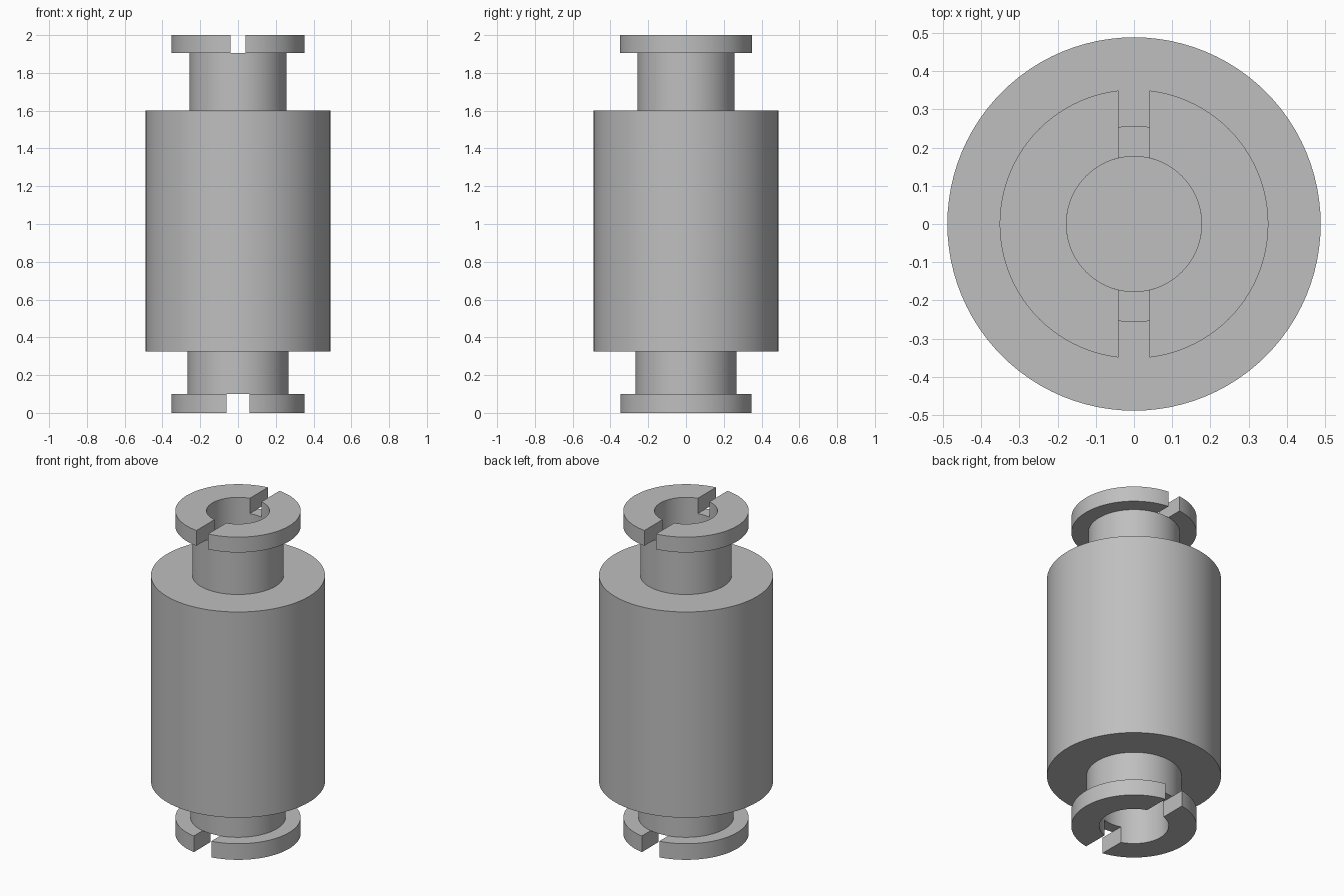
import bpy, bmesh
from math import asin, cos, sin, pi

if "Cube" in bpy.data.objects:
    bpy.data.objects.remove(bpy.data.objects["Cube"])

GREY = (0.52, 0.52, 0.52, 1)
metal = bpy.data.materials.new("grey metal")
metal.use_nodes = True
metal.diffuse_color = GREY
metal.node_tree.nodes["Principled BSDF"].inputs["Base Color"].default_value = GREY

SIDES = 96


def finish(name, bm):
    bmesh.ops.recalc_face_normals(bm, faces=bm.faces)
    mesh = bpy.data.meshes.new(name)
    bm.to_mesh(mesh)
    bm.free()
    mesh.materials.append(metal)
    obj = bpy.data.objects.new(name, mesh)
    bpy.context.collection.objects.link(obj)
    bpy.ops.object.select_all(action='DESELECT')
    obj.select_set(True)
    bpy.context.view_layer.objects.active = obj
    bpy.ops.object.shade_smooth_by_angle()
    return obj


def lathe(name, profile):
    """Spin an (r, z) profile around the z axis."""
    bm = bmesh.new()
    verts = [bm.verts.new((r, 0, z)) for r, z in profile]
    edges = [bm.edges.new(pair) for pair in zip(verts, verts[1:])]
    bmesh.ops.spin(bm, geom=verts + edges, cent=(0, 0, 0), axis=(0, 0, 1),
                   angle=2 * pi, steps=SIDES, use_merge=True)
    bmesh.ops.remove_doubles(bm, verts=bm.verts, dist=1e-5)
    return finish(name, bm)


def arc(radius, half_slot, steps=SIDES // 2):
    """Right-hand half circle, stopping at the slot walls."""
    end = pi / 2 - asin(half_slot / radius)
    angles = [end * (2 * i / steps - 1) for i in range(steps + 1)]
    return [(radius * cos(a), radius * sin(a)) for a in angles]


def split_flange(name, outer, inner, half_slot, z0, z1):
    """Two mirrored half rings separated by a slot along y."""
    bm = bmesh.new()
    for side in (1, -1):
        rows = [[bm.verts.new((side * x, y, z)) for x, y in arc(r, half_slot)]
                for r, z in ((outer, z0), (outer, z1), (inner, z1), (inner, z0))]
        for a, b in zip(rows, rows[1:] + rows[:1]):
            for i in range(len(a) - 1):
                bm.faces.new((a[i], a[i + 1], b[i + 1], b[i]))
        for end in (0, -1):
            bm.faces.new([row[end] for row in rows])
    return finish(name, bm)


# Main drum
LOW, HIGH, DRUM = 0.325, 1.6, 0.489
lathe("body", [(0, LOW), (DRUM, LOW), (DRUM, HIGH), (0, HIGH)])

# Hollow necks and slotted flanges at each end
for end, root, tip, face, neck, bore, half_slot in (
        ("upper", HIGH, 1.905, 2.0, 0.257, 0.177, 0.04),
        ("lower", LOW, 0.1, 0.0, 0.267, 0.195, 0.06)):
    lathe(end + "_neck", [(neck, root), (neck, tip), (bore, tip), (bore, root)])
    split_flange(end + "_flange", 0.352, bore, half_slot,
                 min(tip, face), max(tip, face))
